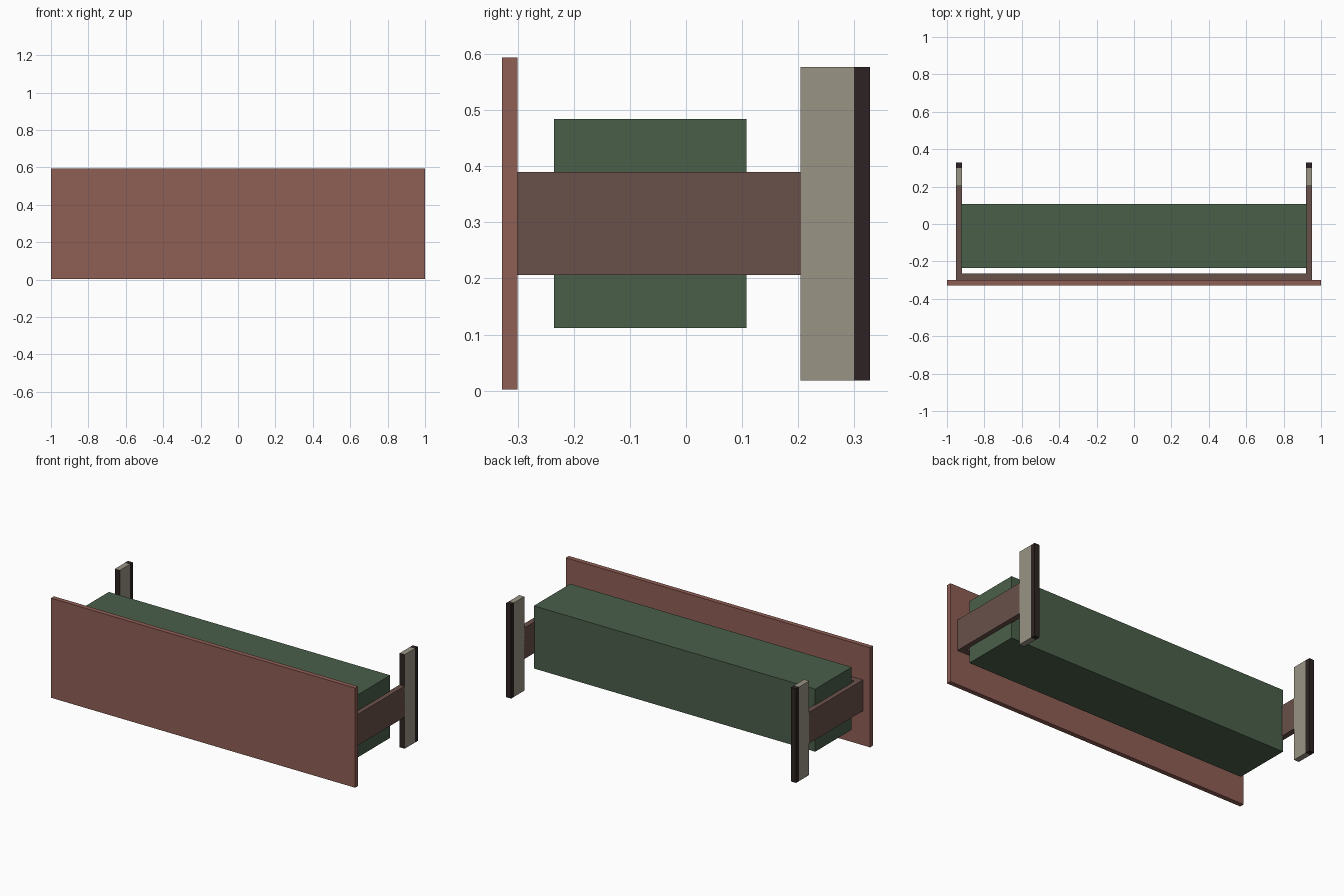
import bpy

if "Cube" in bpy.data.objects:
    bpy.data.objects.remove(bpy.data.objects["Cube"])


def srgb(h):
    # hex colour to linear values
    c = [int(h[i:i + 2], 16) / 255 for i in (0, 2, 4)]
    return [v / 12.92 if v <= 0.04045 else ((v + 0.055) / 1.055) ** 2.4 for v in c] + [1]


def material(name, h):
    m = bpy.data.materials.new(name)
    m.diffuse_color = srgb(h)
    m.use_nodes = True
    m.node_tree.nodes["Principled BSDF"].inputs["Base Color"].default_value = m.diffuse_color
    return m


RED = material("red_brown", "8f5e55")
BROWN = material("dark_brown", "6a514a")
GREEN = material("green", "4a5f4a")
BEIGE = material("beige", "9a9485")
BLACK = material("near_black", "2d2423")


def box(name, x, y, z, mat):
    bpy.ops.mesh.primitive_cube_add(
        size=1, location=[(a + b) / 2 for a, b in (x, y, z)])
    o = bpy.context.object
    o.name = name
    o.scale = [b - a for a, b in (x, y, z)]
    bpy.ops.object.transform_apply(location=False, rotation=False, scale=True)
    o.data.materials.append(mat)
    return o


# Front plate, cross beam behind it, and crash box
box("front_panel", (-1, 1), (-0.328, -0.30), (0.002, 0.594), RED)
box("cross_beam", (-0.92, 0.92), (-0.30, -0.265), (0.206, 0.39), BROWN)
box("core_box", (-0.925, 0.925), (-0.235, 0.108), (0.112, 0.484), GREEN)

# Side arms and rear posts, mirrored left and right
for side, s in (("left", -1), ("right", 1)):
    x = sorted((s * 0.92, s * 0.953))
    box(side + "_arm", x, (-0.30, 0.205), (0.206, 0.39), BROWN)
    post = box(side + "_post", x, (0.204, 0.299), (0.018, 0.577), BEIGE)
    post.data.materials.append(BLACK)
    for f in post.data.polygons:  # dark front edge
        if f.normal.y < -0.5:
            f.material_index = 1
    box(side + "_post_back", x, (0.299, 0.328), (0.018, 0.577), BLACK)
